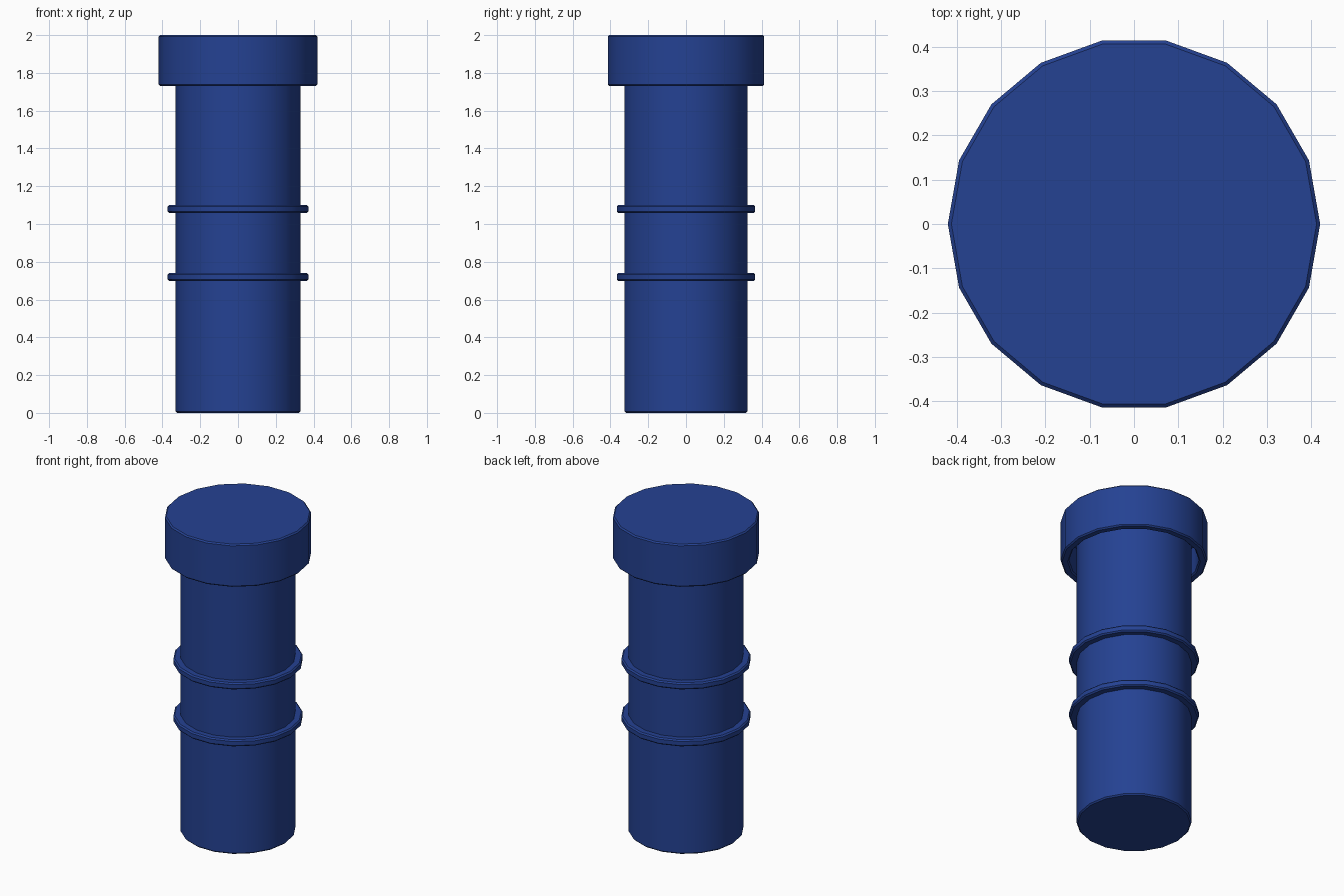
import bpy, bmesh, math

if "Cube" in bpy.data.objects:
    bpy.data.objects.remove(bpy.data.objects["Cube"])

SIDES = 18

blue = bpy.data.materials.new("navy_blue")
blue.diffuse_color = (0.018, 0.054, 0.29, 1.0)
blue.use_nodes = True
blue.node_tree.nodes["Principled BSDF"].inputs["Base Color"].default_value = blue.diffuse_color


def lathe(name, profile, closed=False):
    """Revolve (radius, z) points around z; open profiles get capped ends."""
    bm = bmesh.new()
    rings = []
    for r, z in profile:
        rings.append([bm.verts.new((r * math.cos(2 * math.pi * i / SIDES),
                                    r * math.sin(2 * math.pi * i / SIDES), z))
                      for i in range(SIDES)])
    pairs = list(zip(rings, rings[1:]))
    if closed:
        pairs.append((rings[-1], rings[0]))
    else:
        bm.faces.new(rings[0])
        bm.faces.new(rings[-1])
    for a, b in pairs:
        for i in range(SIDES):
            j = (i + 1) % SIDES
            bm.faces.new((a[i], a[j], b[j], b[i]))
    bmesh.ops.recalc_face_normals(bm, faces=bm.faces)
    mesh = bpy.data.meshes.new(name)
    bm.to_mesh(mesh)
    bm.free()
    mesh.materials.append(blue)
    obj = bpy.data.objects.new(name, mesh)
    bpy.context.collection.objects.link(obj)
    bpy.ops.object.select_all(action='DESELECT')
    obj.select_set(True)
    bpy.context.view_layer.objects.active = obj
    bpy.ops.object.shade_smooth_by_angle(angle=math.radians(30))
    return obj


# Main tube with a small chamfer at the foot
B = 0.008
lathe("body", [(0.33 - B, 0), (0.33, B), (0.33, 1.92)])

# Cap: thick-walled cup, open underneath around the tube
lathe("cap", [(0.33, 1.91), (0.372, 1.91), (0.372, 1.73 + B), (0.372 + B, 1.73),
              (0.42 - B, 1.73), (0.42, 1.73 + B), (0.42, 2.0 - B), (0.42 - B, 2.0)])

# Two thin collars around the tube
for name, z in (("lower_collar", 0.72), ("upper_collar", 1.08)):
    h = 0.021
    lathe(name, [(0.32, z - h), (0.372 - B, z - h), (0.372, z - h + B),
                 (0.372, z + h - B), (0.372 - B, z + h), (0.32, z + h)], closed=True)
